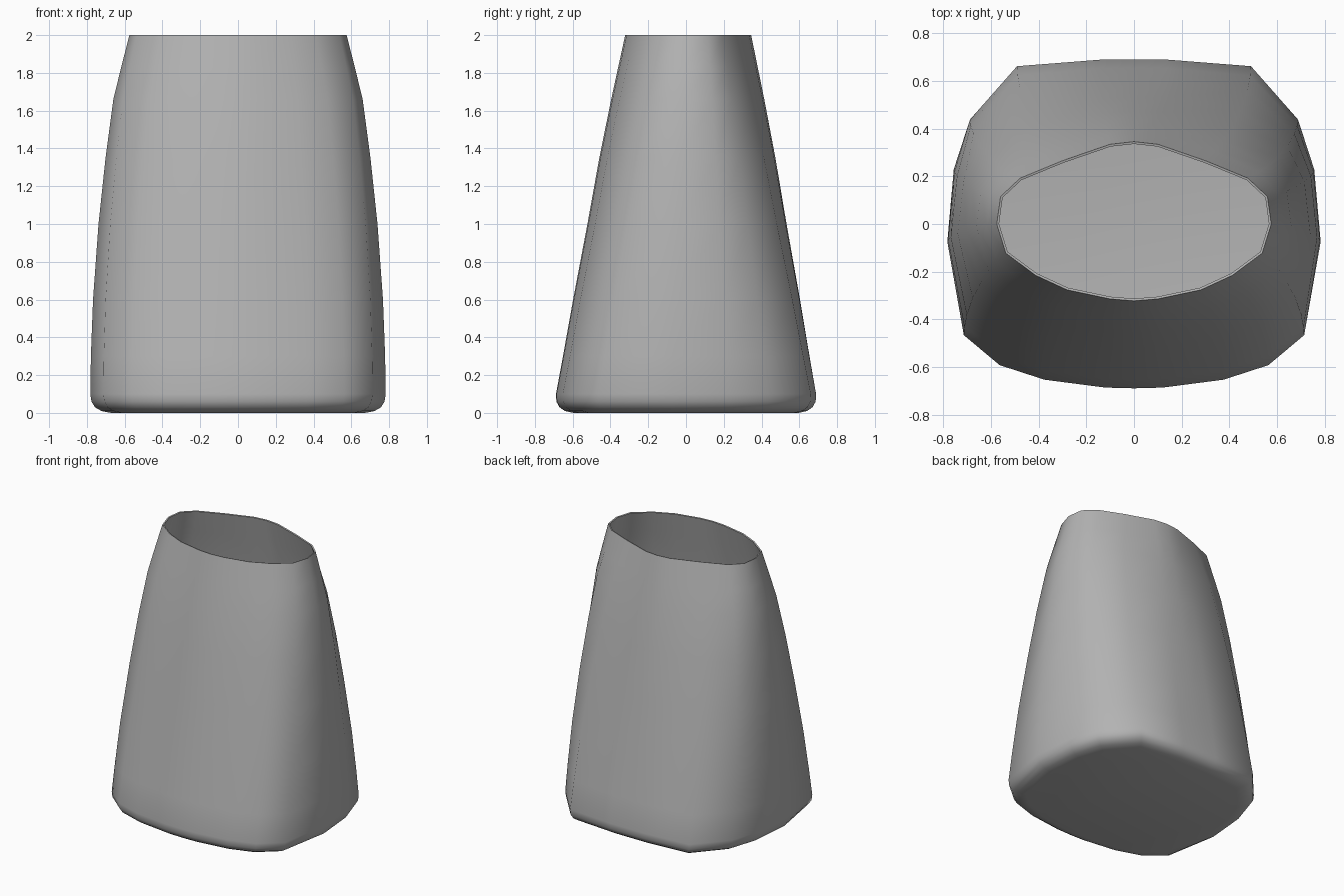
import bpy, bmesh

if "Cube" in bpy.data.objects:
    bpy.data.objects.remove(bpy.data.objects["Cube"])

# Half outlines (back centre round +x to front centre) at rim and at base
TOP = [(0, .345), (.1, .334), (.3, .265), (.477, .192), (.559, .115), (.575, 0),
       (.537, -.122), (.412, -.215), (.28, -.276), (.1, -.314), (0, -.322)]
BASE = [(0, .692), (.14, .692), (.49, .665), (.687, .44), (.755, .23), (.782, -.075),
        (.713, -.469), (.563, -.595), (.375, -.656), (.12, -.689), (0, -.692)]

# Height, x blend, y blend (rim -> base), inset scale
RINGS = [(2, 0, 0, 1), (1.83, .21, .1, 1), (1.66, .41, .2, 1), (1.35, .61, .37, 1),
         (1, .79, .54, 1), (.6, .93, .745, 1), (.3, .985, .89, 1), (.1, 1, .99, 1),
         (.06, 1, 1, .992), (.03, 1, 1, .968), (.01, 1, 1, .925), (0, 1, 1, .86)]


def ring(z, fx, fy, s):
    half = [((a[0] + (b[0] - a[0]) * fx) * s, (a[1] + (b[1] - a[1]) * fy) * s, z)
            for a, b in zip(TOP, BASE)]
    return half + [(-x, y, h) for x, y, h in half[-2:0:-1]]


# Tapered open vessel shell
bm = bmesh.new()
loops = [[bm.verts.new(p) for p in ring(*r)] for r in RINGS]
n = len(loops[0])
for a, b in zip(loops, loops[1:]):
    for i in range(n):
        j = (i + 1) % n
        bm.faces.new((a[i], a[j], b[j], b[i]))
bm.faces.new(loops[-1])
bmesh.ops.recalc_face_normals(bm, faces=bm.faces[:])
# Make sure the floor faces down so the shell thickens inward
floor = min(bm.faces, key=lambda f: f.calc_center_median().z)
floor.normal_update()
if floor.normal.z > 0:
    bmesh.ops.reverse_faces(bm, faces=bm.faces[:])
mesh = bpy.data.meshes.new("vessel")
bm.to_mesh(mesh)
bm.free()
vessel = bpy.data.objects.new("vessel", mesh)
bpy.context.collection.objects.link(vessel)

# Darker grey surface
grey = bpy.data.materials.new("dark_grey")
grey.diffuse_color = (.45, .45, .45, 1)
grey.use_nodes = True
grey.node_tree.nodes["Principled BSDF"].inputs["Base Color"].default_value = grey.diffuse_color
mesh.materials.append(grey)

# Thin wall
wall = vessel.modifiers.new("wall", 'SOLIDIFY')
wall.thickness = .01
wall.offset = -1
bpy.context.view_layer.objects.active = vessel
vessel.select_set(True)
bpy.ops.object.modifier_apply(modifier="wall")
bpy.ops.object.shade_smooth_by_angle(angle=.8)
